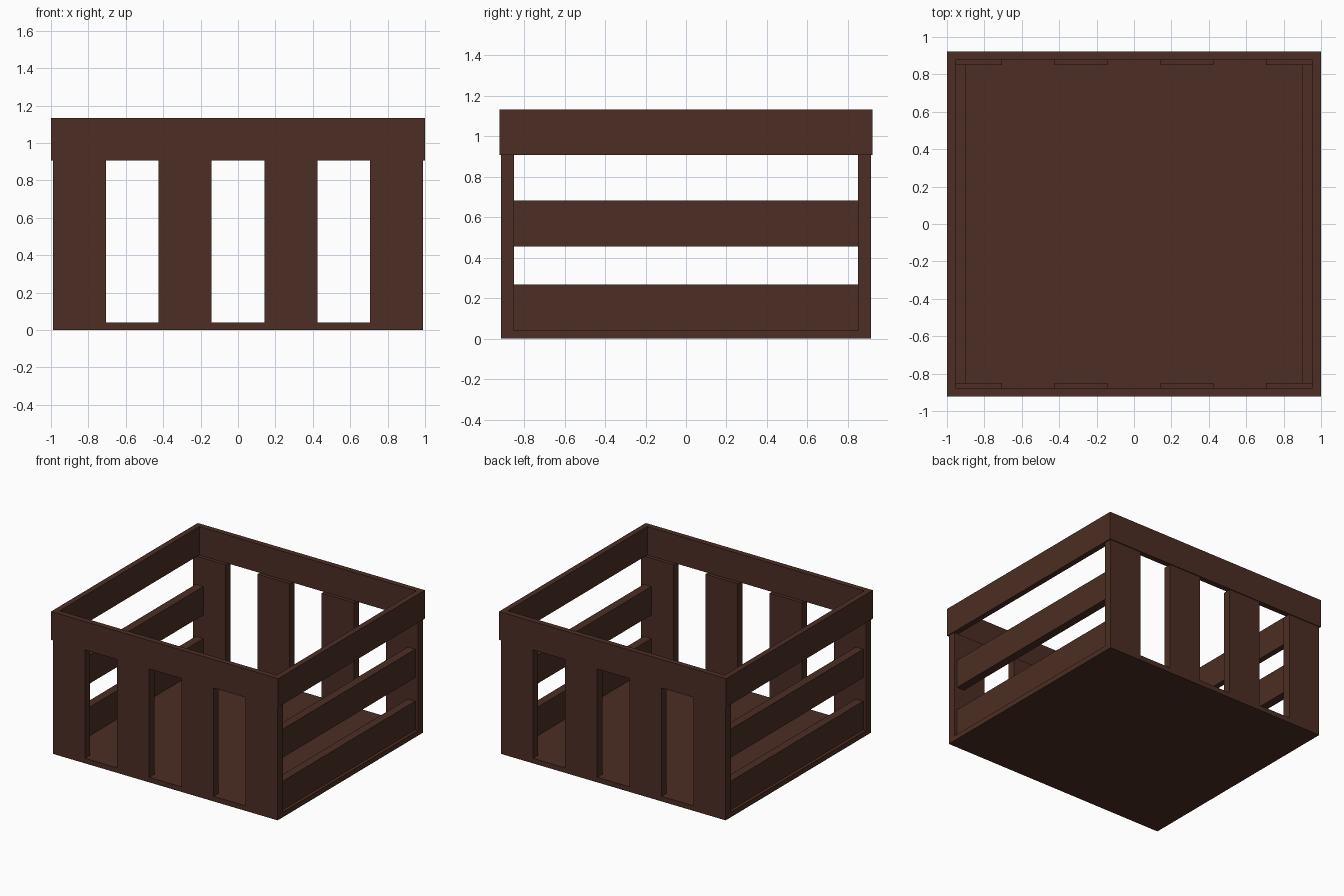
import bpy
import bmesh

if "Cube" in bpy.data.objects:
    bpy.data.objects.remove(bpy.data.objects["Cube"])

wood = bpy.data.materials.new("dark brown wood")
wood.diffuse_color = (0.072, 0.027, 0.017, 1.0)
wood.use_nodes = True
wood.node_tree.nodes["Principled BSDF"].inputs["Base Color"].default_value = wood.diffuse_color


def board(name, x, y, z):
    """Box spanning the given (min, max) ranges."""
    bm = bmesh.new()
    bmesh.ops.create_cube(bm, size=1.0)
    for v in bm.verts:
        v.co = [r[0] + (c + 0.5) * (r[1] - r[0]) for r, c in zip((x, y, z), v.co)]
    mesh = bpy.data.meshes.new(name)
    bm.to_mesh(mesh)
    bm.free()
    mesh.materials.append(wood)
    obj = bpy.data.objects.new(name, mesh)
    bpy.context.collection.objects.link(obj)
    return obj


def span(side, inner, outer):
    """Range on the positive or negative side of an axis."""
    return tuple(sorted((side * inner, side * outer)))


FLOOR, RIM, TOP = 0.04, 0.907, 1.133

# Floor panel
board("floor", (-0.99, 0.99), (-0.915, 0.915), (0, FLOOR))

for side, front, flank in ((-1, "front", "left"), (1, "back", "right")):
    # Upright slats on front and back
    for i, cx in enumerate((-0.848, -0.283, 0.283, 0.848)):
        board(f"{front}_slat_{i + 1}", (cx - 0.142, cx + 0.142),
              span(side, 0.85, 0.915), (FLOOR, RIM))
    # Horizontal slats on the flanks, set slightly inward
    for label, z in (("lower", (FLOOR, 0.268)), ("middle", (0.455, 0.682))):
        board(f"{flank}_{label}_slat", span(side, 0.90, 0.966), (-0.85, 0.85), z)
    # Rim boards around the top
    board(f"{front}_rim", (-1, 1), span(side, 0.878, 0.922), (RIM, TOP))
    board(f"{flank}_rim", span(side, 0.955, 1.0), (-0.878, 0.878), (RIM, TOP))
